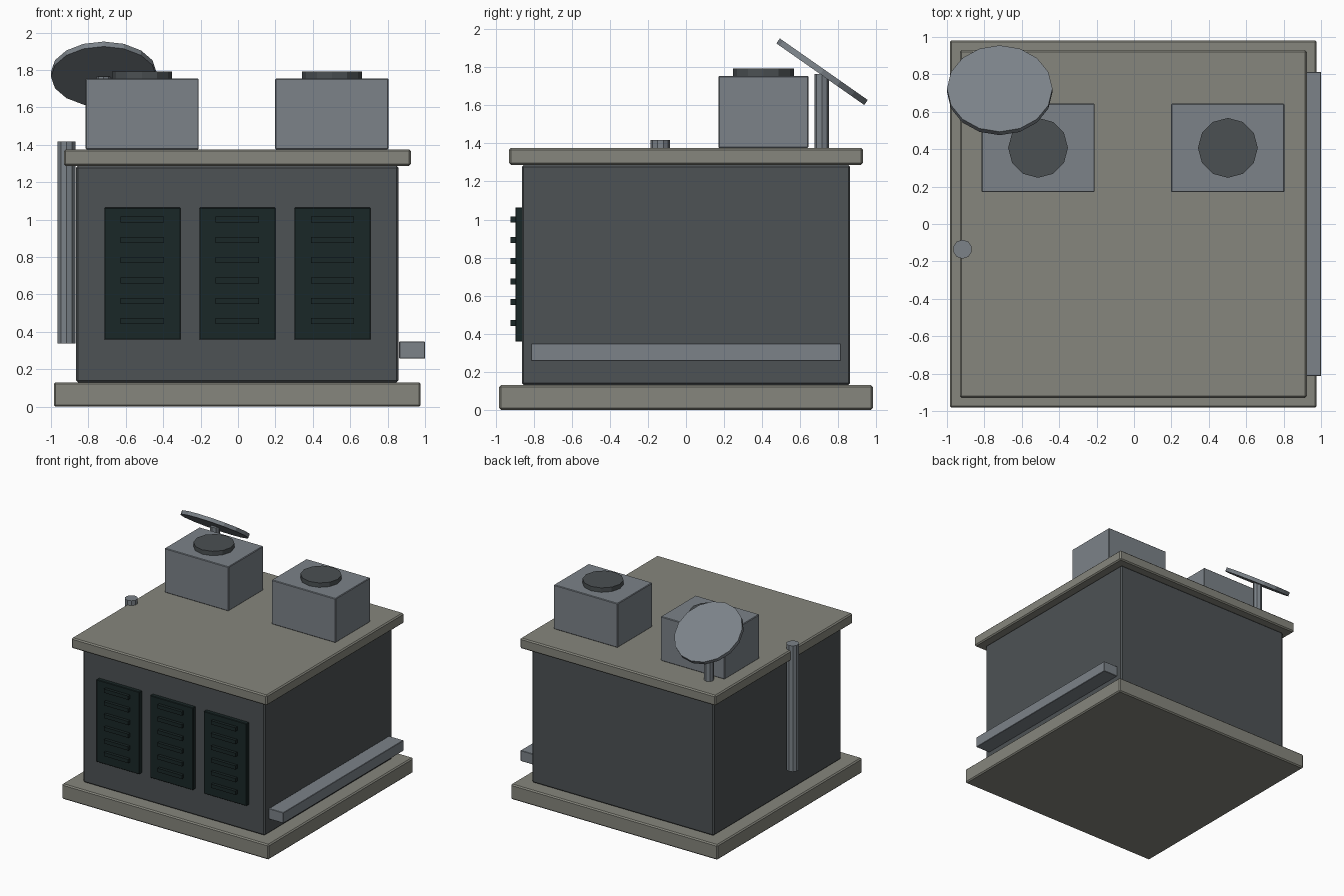
import bpy
from math import radians

if "Cube" in bpy.data.objects:
    bpy.data.objects.remove(bpy.data.objects["Cube"])


def material(name, rgb):
    m = bpy.data.materials.new(name)
    m.diffuse_color = (*rgb, 1)
    m.use_nodes = True
    m.node_tree.nodes["Principled BSDF"].inputs["Base Color"].default_value = m.diffuse_color
    return m


CONCRETE = material("concrete", (0.24, 0.24, 0.205))
WALL = material("dark_wall", (0.075, 0.085, 0.09))
METAL = material("metal", (0.2, 0.225, 0.25))
FAN = material("fan_grey", (0.07, 0.08, 0.085))
VENT = material("vent_black", (0.01, 0.02, 0.02))


def box(name, x, y, z, mat, bevel=0.0):
    """Box from (min, max) ranges on each axis."""
    r = (x, y, z)
    bpy.ops.mesh.primitive_cube_add(size=1, location=[(a + b) / 2 for a, b in r])
    o = bpy.context.object
    o.name = name
    o.scale = [b - a for a, b in r]
    bpy.ops.object.transform_apply(location=False, rotation=False, scale=True)
    o.data.materials.append(mat)
    if bevel:
        m = o.modifiers.new("bevel", "BEVEL")
        m.width = bevel
        m.segments = 1
    return o


def cylinder(name, x, y, z, radius, sides, mat, tilt=0.0):
    """Cylinder spanning the z range, optionally tilted about x."""
    bpy.ops.mesh.primitive_cylinder_add(
        vertices=sides, radius=radius, depth=z[1] - z[0],
        location=(x, y, (z[0] + z[1]) / 2), rotation=(tilt, 0, 0))
    o = bpy.context.object
    o.name = name
    o.data.materials.append(mat)
    return o


# Main building
box("base_plinth", (-0.985, 0.977), (-0.982, 0.982), (0, 0.13), CONCRETE, 0.01)
box("main_body", (-0.866, 0.858), (-0.863, 0.863), (0.13, 1.287), WALL, 0.01)
box("roof_slab", (-0.931, 0.924), (-0.93, 0.93), (1.287, 1.376), CONCRETE, 0.01)

# Front vent panels with slats
for i in range(3):
    cx = -0.511 + i * 0.508
    box(f"vent_panel_{i}", (cx - 0.204, cx + 0.204), (-0.897, -0.855),
        (0.358, 1.064), VENT, 0.004)
    for j in range(6):
        cz = 0.457 + j * 0.1087
        box(f"vent_slat_{i}_{j}", (cx - 0.116, cx + 0.116), (-0.923, -0.89),
            (cz - 0.016, cz + 0.016), VENT)

# Rooftop cooling units with fans
for side, cx in (("left", -0.513), ("right", 0.502)):
    box(f"roof_unit_{side}", (cx - 0.303, cx + 0.303), (0.17, 0.643),
        (1.376, 1.755), METAL, 0.005)
    cylinder(f"roof_fan_{side}", cx, 0.407, (1.745, 1.793), 0.16, 12, FAN)

# Tilted dish on a mast
cylinder("dish_mast", -0.718, 0.714, (1.37, 1.765), 0.038, 8, METAL)
cylinder("dish", -0.718, 0.715, (1.761, 1.793), 0.282, 16, METAL, radians(-35))

# Side pipe and cable tray
cylinder("side_pipe", -0.917, -0.135, (0.338, 1.417), 0.051, 10, METAL)
box("cable_tray", (0.862, 1.0), (-0.814, 0.814), (0.257, 0.348), METAL, 0.003)
